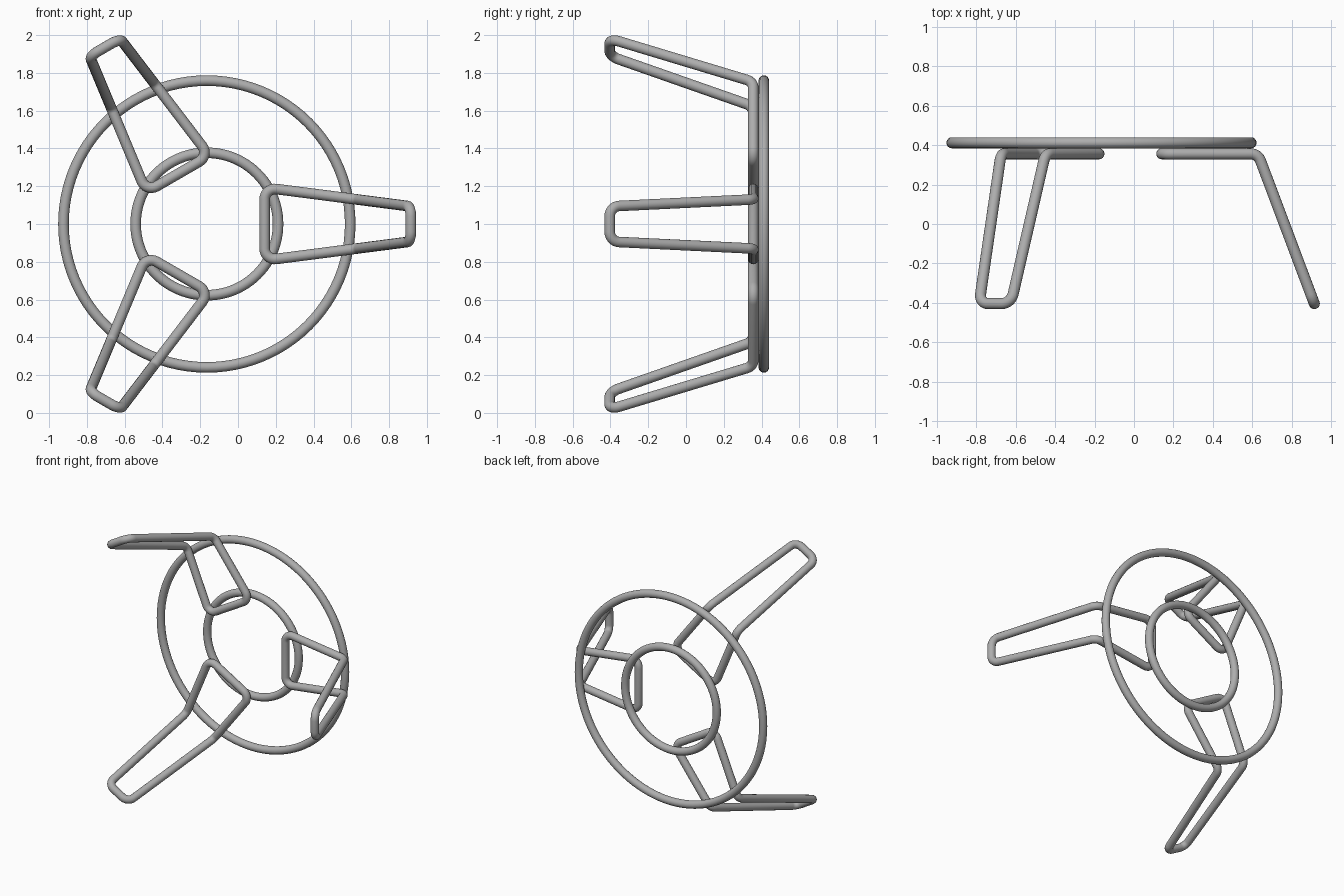
import bpy
import math
from mathutils import Vector, Matrix

TUBE = 0.028
CENTRE = Vector((-0.165, 0, 1))
RING_Y, LEG_Y = 0.412, 0.356

cube = bpy.data.objects.get("Cube")
if cube:
    bpy.data.objects.remove(cube, do_unlink=True)

steel = bpy.data.materials.new("grey_steel")
steel.use_nodes = True
colour = (0.42, 0.42, 0.42, 1)
steel.diffuse_color = colour
steel.node_tree.nodes["Principled BSDF"].inputs["Base Color"].default_value = colour


def fillet(corners, radius, steps=8):
    """Round every corner of a closed path with a circular arc."""
    path = []
    for i, p in enumerate(corners):
        a = (corners[i - 1] - p).normalized()
        b = (corners[(i + 1) % len(corners)] - p).normalized()
        half = a.angle(b) / 2
        mid = p + (a + b).normalized() * radius / math.sin(half)
        start = p + a * radius / math.tan(half) - mid
        end = p + b * radius / math.tan(half) - mid
        sweep = start.angle(end)
        for k in range(steps + 1):
            t = k / steps
            path.append(mid + (start * math.sin((1 - t) * sweep)
                               + end * math.sin(t * sweep)) / math.sin(sweep))
    return path


def tube(name, path):
    """Sweep a round rod along a closed path and turn it into a mesh."""
    curve = bpy.data.curves.new(name + "_path", "CURVE")
    curve.dimensions = "3D"
    curve.bevel_depth = TUBE
    curve.bevel_resolution = 6
    spline = curve.splines.new("POLY")
    spline.points.add(len(path) - 1)
    for point, co in zip(spline.points, path):
        point.co = (*co, 1)
    spline.use_cyclic_u = True
    rod = bpy.data.objects.new(name + "_rod", curve)
    bpy.context.collection.objects.link(rod)
    graph = bpy.context.evaluated_depsgraph_get()
    mesh = bpy.data.meshes.new_from_object(rod.evaluated_get(graph))
    bpy.data.objects.remove(rod, do_unlink=True)
    mesh.name = name
    mesh.materials.clear()
    mesh.materials.append(steel)
    mesh.shade_smooth()
    obj = bpy.data.objects.new(name, mesh)
    bpy.context.collection.objects.link(obj)
    return obj


# Two concentric rings behind the legs
for name, radius in (("outer_ring", 0.759), ("inner_ring", 0.377)):
    angles = [math.tau * i / 96 for i in range(96)]
    tube(name, [CENTRE + Vector((radius * math.cos(a), RING_Y, radius * math.sin(a)))
                for a in angles])

# Tapered, bent loop legs: (distance from centre, depth, half width)
side = [(0.306, LEG_Y, 0.193), (0.794, LEG_Y, 0.130), (1.080, -0.404, 0.093)]
corners = [Vector((r, y, w)) for r, y, w in side]
corners += [Vector((r, y, -w)) for r, y, w in reversed(side)]
loop = fillet(corners, 0.055)
for i, name in enumerate(("left_leg", "upper_right_leg", "lower_right_leg")):
    turn = Matrix.Rotation(math.tau * i / 3, 3, "Y")
    # A positive turn about y carries +x downward, so reverse it
    tube(name, [CENTRE + turn.inverted() @ p for p in loop])
